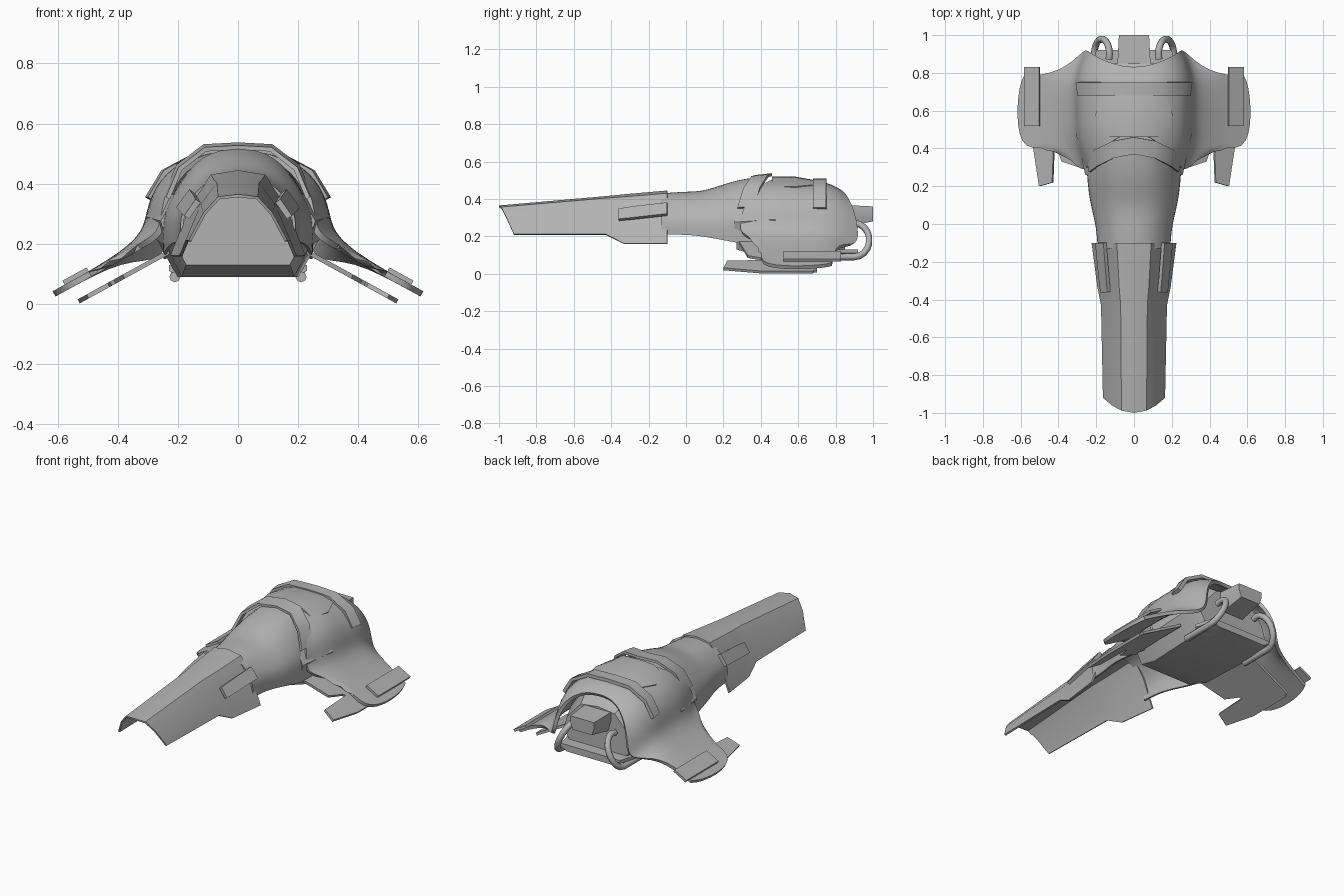
import bpy
import bmesh
import math

if "Cube" in bpy.data.objects:
    bpy.data.objects.remove(bpy.data.objects["Cube"], do_unlink=True)

grey = bpy.data.materials.new("hull_grey")
grey.use_nodes = True
grey.diffuse_color = (0.45, 0.45, 0.45, 1)
grey.node_tree.nodes["Principled BSDF"].inputs["Base Color"].default_value = grey.diffuse_color

# Half cross-sections as (fraction outward, fraction upward)
HOOD = [(0, 1), (.4, .95), (.7, .6), (1, 0)]
NECK = [(0, 1), (.5, .93), (.85, .6), (1, .35), (.97, 0)]
HULL = [(0, 1), (.5, .95), (.9, .6), (1, .35), (.75, 0), (0, 0)]
DOME = [(0, 1), (.45, .98), (.8, .75), (.97, .4), (1, 0)]
BOX = [(0, 1), (1, 1), (1, .5), (.8, 0), (0, 0)]
RAIL = [(.7, .65), (.9, .4)]
FLAP = [(.8, 1), (1, .5), (.9, 0)]


def section(shape, y, width, bottom, top, sweep=0):
    """Scale a half cross-section; sweep moves its outer points along y."""
    return [(width * out, y + sweep * out * out, bottom + (top - bottom) * up)
            for out, up in shape]


def on_wing(points, lift=0):
    """Place plan points on the drooping wing plane."""
    return [(x, y, .37 - .55 * x + lift) for x, y in points]


def finish(obj, angle):
    """Apply modifiers, fix normals, shade and colour."""
    bpy.context.collection.objects.link(obj)
    bpy.ops.object.select_all(action='DESELECT')
    obj.select_set(True)
    bpy.context.view_layer.objects.active = obj
    bpy.ops.object.convert(target='MESH')
    mesh = bpy.context.object.data
    bm = bmesh.new()
    bm.from_mesh(mesh)
    bmesh.ops.recalc_face_normals(bm, faces=bm.faces)
    bm.to_mesh(mesh)
    bm.free()
    mesh.materials.clear()
    mesh.materials.append(grey)
    bpy.ops.object.shade_smooth_by_angle(angle=math.radians(angle))


def skin(name, rows, thick=0, smooth=0):
    """Skin rows of points, mirrored; without thickness the ends are capped."""
    bm = bmesh.new()
    grid = [[bm.verts.new(point) for point in row] for row in rows]
    for front, back in zip(grid, grid[1:]):
        for i in range(len(front) - 1):
            bm.faces.new((front[i], front[i + 1], back[i + 1], back[i]))
    if not thick:
        bm.faces.new(grid[0])
        bm.faces.new(grid[-1])
    bmesh.ops.recalc_face_normals(bm, faces=bm.faces)
    mesh = bpy.data.meshes.new(name)
    bm.to_mesh(mesh)
    bm.free()
    obj = bpy.data.objects.new(name, mesh)
    obj.modifiers.new("mirror", 'MIRROR')
    if smooth:
        subdivision = obj.modifiers.new("smooth", 'SUBSURF')
        subdivision.levels = smooth
        subdivision.boundary_smooth = 'PRESERVE_CORNERS'
    if thick:
        solid = obj.modifiers.new("thickness", 'SOLIDIFY')
        solid.thickness = thick
        solid.offset = 0
    finish(obj, angle=35)


def loft(name, shape, stations, thick=0, smooth=0):
    """Skin one cross-section through several stations."""
    skin(name, [section(shape, *station) for station in stations], thick, smooth)


# Long open nose hood with deeper cheeks at its rear
loft("nose_hood", HOOD, [
    (-1, .16, .21, .36, .08),
    (-.43, .17, .21, .41),
    (-.33, .19, .16, .42),
    (-.1, .22, .16, .44),
], thick=.01)

# Raised rails on the hood sides
loft("hood_rail", RAIL, [
    (-.36, .19, .2, .42),
    (-.28, .2, .2, .44),
    (-.1, .22, .22, .46),
], thick=.02)

# Neck fairing that rises to the cockpit
loft("neck_fairing", NECK, [
    (-.13, .19, .21, .43),
    (0, .2, .21, .44),
    (.1, .23, .2, .44),
    (.25, .25, .17, .5),
    (.38, .25, .15, .52),
], thick=.01, smooth=2)

# Closed inner hull
loft("inner_hull", HULL, [
    (.27, .23, .13, .45),
    (.4, .25, .09, .46),
    (.75, .27, .09, .45),
    (.85, .23, .09, .38),
])

# Outer shell sweeping over the shoulders and out into the wings
shell_stations = [
    ((.49, .25, .24, .5, -.2), [(.3, .3), (.4, .43)]),
    ((.58, .3, .24, .5, -.13), [(.4, .45), (.59, .37)]),
    ((.66, .3, .23, .49, -.06), [(.42, .6), (.62, .58)]),
    ((.76, .31, .22, .48, .02), [(.42, .77), (.6, .74)]),
    ((.82, .25, .14, .44, .1), [(.38, .8), (.58, .78)]),
]
skin("shoulder_shell", [section(DOME, *dome) + on_wing(wing)
                        for dome, wing in shell_stations], thick=.02, smooth=2)

# Layered wing pieces that follow the wing plane
wing_parts = {
    "lower_wing": (-.07, [[(.23, .28), (.38, .33), (.41, .42)],
                          [(.25, .5), (.42, .5), (.53, .5)],
                          [(.25, .7), (.42, .7), (.52, .7)]]),
    "skid_blade": (-.07, [[(.43, .22), (.5, .2)],
                          [(.42, .5), (.53, .4)],
                          [(.42, .7), (.53, .68)]]),
    "wing_pod": (.02, [[(.5, .52), (.58, .52)],
                       [(.5, .83), (.58, .83)]]),
}
for name, (lift, rows) in wing_parts.items():
    skin(name, [on_wing(row, lift) for row in rows], thick=.015)

# Arched strap behind the cockpit
loft("cockpit_arch", DOME[:-1], [
    (.37, .24, .24, .52, -.1),
    (.46, .25, .24, .53, -.1),
], thick=.015)

# Raised saddle plate
loft("saddle_plate", DOME[:3], [
    (.46, .22, .3, .51),
    (.58, .25, .3, .51),
    (.69, .2, .4, .49),
], thick=.02)

# Rear cross band
loft("rear_band", DOME[:-1], [
    (.68, .3, .25, .5),
    (.75, .31, .25, .5),
], thick=.02)

# Angled flaps beside the neck
loft("side_flap", FLAP, [
    (.26, .25, .19, .36),
    (.48, .3, .22, .36),
], thick=.015)

# Exhaust box and the deck below it
loft("exhaust_box", BOX, [(.8, .09, .24, .37), (1, .08, .28, .36)])
loft("rear_deck", BOX, [(.8, .23, .09, .13), (.92, .2, .09, .13)])

# Coolant hoses: a loop behind the hull that runs forward underneath
for side, sign in (("left", 1), ("right", -1)):
    path = []
    for step in range(11):
        turn = math.radians(110 - 20 * step)
        path.append((.17 - .04 * math.sin(turn),
                     .9 + .08 * math.cos(turn),
                     .18 + .09 * math.sin(turn)))
    path.append((.21, .7, .09))
    curve = bpy.data.curves.new(side + "_hose", 'CURVE')
    curve.dimensions = '3D'
    curve.bevel_depth = .018
    curve.bevel_resolution = 2
    curve.use_fill_caps = True
    spline = curve.splines.new('POLY')
    spline.points.add(len(path) - 1)
    for point, (x, y, z) in zip(spline.points, path):
        point.co = (sign * x, y, z, 1)
    finish(bpy.data.objects.new(side + "_hose", curve), angle=60)
